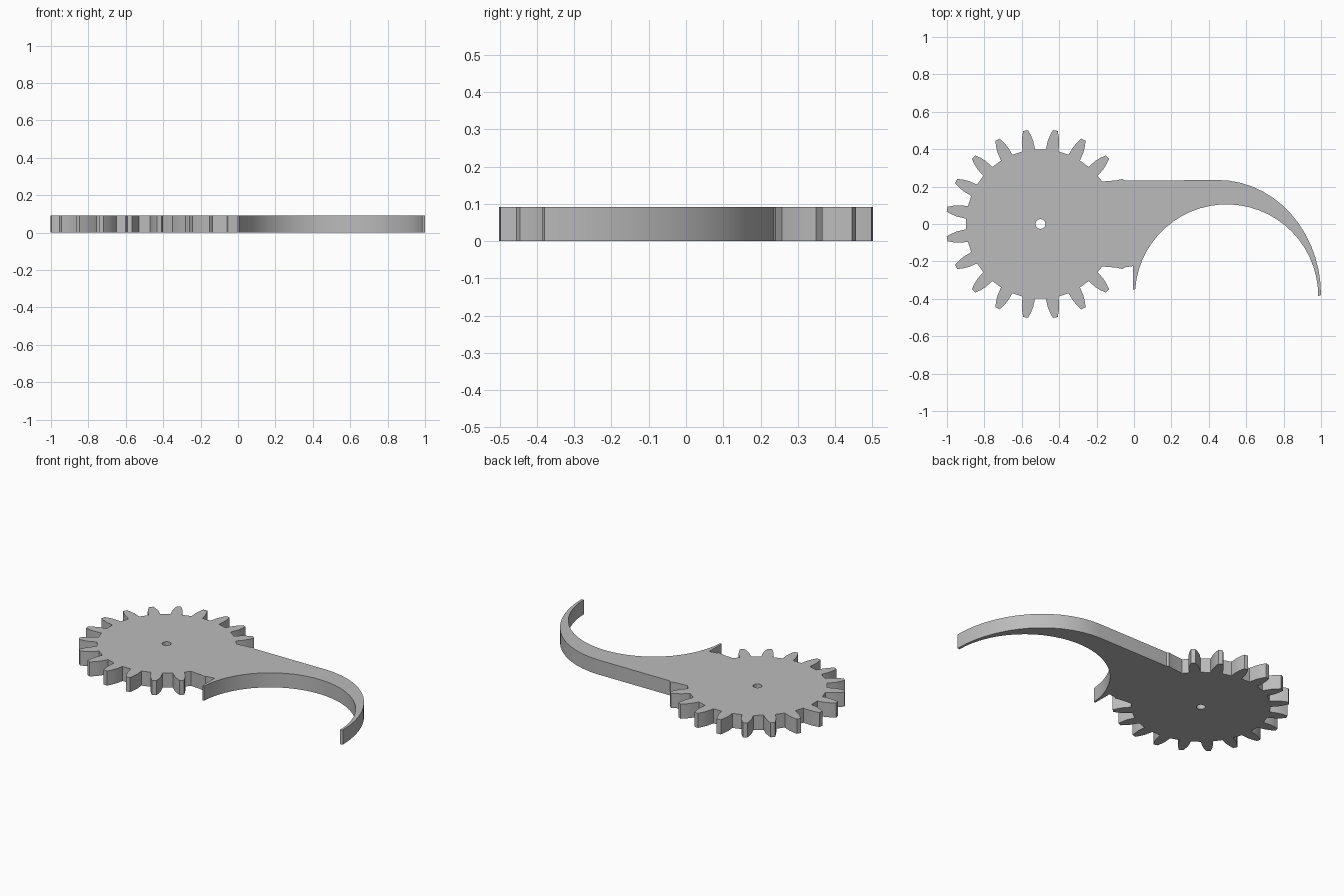
import bpy, bmesh
from math import radians, sin, cos
from mathutils import Vector

cube = bpy.data.objects.get("Cube")
if cube:
    bpy.data.objects.remove(cube)

HEIGHT = 0.092
HUB = Vector((-0.5, 0))
TEETH = 20
# Half of a tooth flank: (radius, half width)
FLANK = [(0.398, 0.034), (0.445, 0.031), (0.475, 0.024), (0.506, 0.013)]


def arc(cx, cy, rx, ry, start, end, steps):
    angles = [radians(start + (end - start) * i / steps) for i in range(steps + 1)]
    return [Vector((cx + rx * cos(a), cy + ry * sin(a))) for a in angles]


def tooth(angle):
    out = Vector((cos(angle), sin(angle)))
    side = Vector((-out.y, out.x))
    rising = [HUB + out * r - side * w for r, w in FLANK]
    falling = [HUB + out * r + side * w for r, w in reversed(FLANK)]
    return rising + falling


# Exposed teeth, counter-clockwise from the top of the arm
pitch = 360 / TEETH
outline = []
for i in range(2, TEETH - 2):
    outline += tooth(radians(pitch * (i + 0.5)))

# Lower edge with the tip of a buried tooth, then the spur
bump = [(-0.17, 0.227), (-0.09, 0.234), (-0.06, 0.241), (-0.05, 0.232)]
outline += [Vector((x, -y)) for x, y in bump]
outline += [Vector((-0.005, -0.225)), Vector((-0.005, -0.35))]

# Hooked arm: inside curve out to the point, outside curve back
outline += arc(0.495, -0.385, 0.49, 0.49, 176, 0, 28)
outline += arc(0.45, -0.38, 0.55, 0.615, 0, 90, 14)
outline += [Vector(p) for p in reversed(bump)]

# Fill the outline around the axle hole and extrude it
bm = bmesh.new()
edges = []
for loop in (outline, arc(HUB.x, HUB.y, 0.026, 0.026, 0, 345, 23)):
    verts = [bm.verts.new((p.x, p.y, 0)) for p in loop]
    edges += [bm.edges.new((v, verts[i - 1])) for i, v in enumerate(verts)]
bmesh.ops.triangle_fill(bm, edges=edges, use_beauty=True, use_dissolve=False)
top = bmesh.ops.extrude_face_region(bm, geom=bm.faces[:], use_keep_orig=True)
bmesh.ops.translate(bm, vec=(0, 0, HEIGHT),
                    verts=[g for g in top["geom"] if isinstance(g, bmesh.types.BMVert)])
bmesh.ops.recalc_face_normals(bm, faces=bm.faces[:])

mesh = bpy.data.meshes.new("gear_with_hooked_arm")
bm.to_mesh(mesh)
bm.free()
gear = bpy.data.objects.new("gear_with_hooked_arm", mesh)
bpy.context.collection.objects.link(gear)

# Plain grey material
grey = bpy.data.materials.new("plain_grey")
grey.use_nodes = True
colour = (0.5, 0.5, 0.5, 1)
grey.diffuse_color = colour
grey.node_tree.nodes["Principled BSDF"].inputs["Base Color"].default_value = colour
mesh.materials.append(grey)

# Smooth the curved walls, keep the rims and teeth crisp
bpy.context.view_layer.objects.active = gear
gear.select_set(True)
bpy.ops.object.shade_smooth_by_angle(angle=radians(20))
